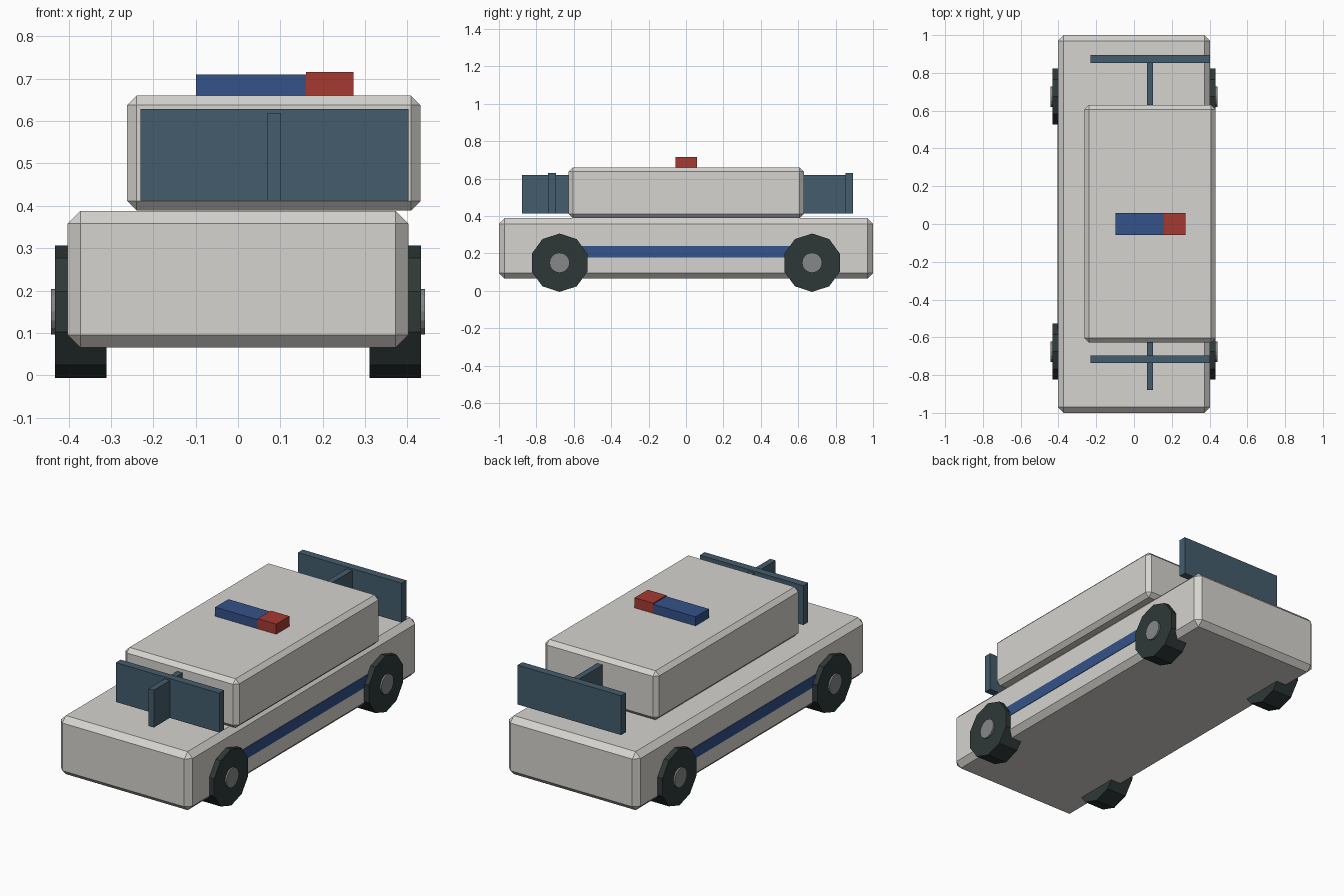
import bpy
import math

old = bpy.data.objects.get("Cube")
if old:
    bpy.data.objects.remove(old, do_unlink=True)


def material(name, rgb):
    mat = bpy.data.materials.new(name)
    mat.use_nodes = True
    colour = (*rgb, 1)
    mat.diffuse_color = colour
    node = next(n for n in mat.node_tree.nodes if n.type == "BSDF_PRINCIPLED")
    node.inputs["Base Color"].default_value = colour
    return mat


PAINT = material("warm white paint", (0.67, 0.655, 0.62))
GLASS = material("slate blue glass", (0.058, 0.107, 0.15))
BLUE = material("deep blue", (0.033, 0.084, 0.25))
RED = material("signal red", (0.376, 0.042, 0.032))
RUBBER = material("dark rubber", (0.028, 0.039, 0.039))
METAL = material("grey metal", (0.235, 0.242, 0.246))


def box(name, x, y, z, mat, bevel=0):
    """Box given by its (min, max) range on each axis."""
    ranges = (x, y, z)
    bpy.ops.mesh.primitive_cube_add(size=1, location=[sum(r) / 2 for r in ranges])
    obj = bpy.context.object
    obj.name = name
    obj.scale = [r[1] - r[0] for r in ranges]
    bpy.ops.object.transform_apply(location=False, rotation=False, scale=True)
    obj.data.materials.append(mat)
    if bevel:
        mod = obj.modifiers.new("Chamfer", "BEVEL")
        mod.width = bevel
        mod.segments = 1
    return obj


def disc(name, x, y, z, radius, sides, mat):
    """Cylinder lying along x, with a corner pointing along y."""
    bpy.ops.mesh.primitive_cylinder_add(
        vertices=sides, radius=radius, depth=x[1] - x[0],
        location=(sum(x) / 2, y, z), rotation=(0, math.pi / 2, 0))
    obj = bpy.context.object
    obj.name = name
    obj.data.materials.append(mat)
    return obj


# Body and cabin
box("body", (-0.402, 0.402), (-1, 1), (0.065, 0.388), PAINT, 0.03)
box("cabin", (-0.262, 0.431), (-0.627, 0.63), (0.389, 0.66), PAINT, 0.0225)

# Window panes and the bar that runs lengthwise through the cabin
box("front_window", (-0.23, 0.402), (-0.737, -0.695), (0.412, 0.629), GLASS)
box("rear_window", (-0.23, 0.402), (0.852, 0.894), (0.412, 0.629), GLASS)
box("window_bar", (0.068, 0.101), (-0.878, 0.86), (0.413, 0.619), GLASS)

# Roof lights
box("blue_roof_light", (-0.099, 0.16), (-0.057, 0.058), (0.655, 0.71), BLUE)
box("red_roof_light", (0.16, 0.273), (-0.057, 0.058), (0.655, 0.716), RED)

# Side stripes, wheels and hubs
for side, s in (("left", 1), ("right", -1)):
    box(f"{side}_stripe", sorted((s * 0.398, s * 0.405)), (-0.6, 0.6),
        (0.178, 0.24), BLUE)
    for end, y in (("front", -0.676), ("rear", 0.674)):
        disc(f"{end}_{side}_wheel", sorted((s * 0.31, s * 0.432)), y, 0.15,
             0.156, 10, RUBBER).rotation_euler = (math.pi / 2, 0, math.pi / 2)
        disc(f"{end}_{side}_hub", sorted((s * 0.42, s * 0.441)), y, 0.15,
             0.054, 16, METAL)
